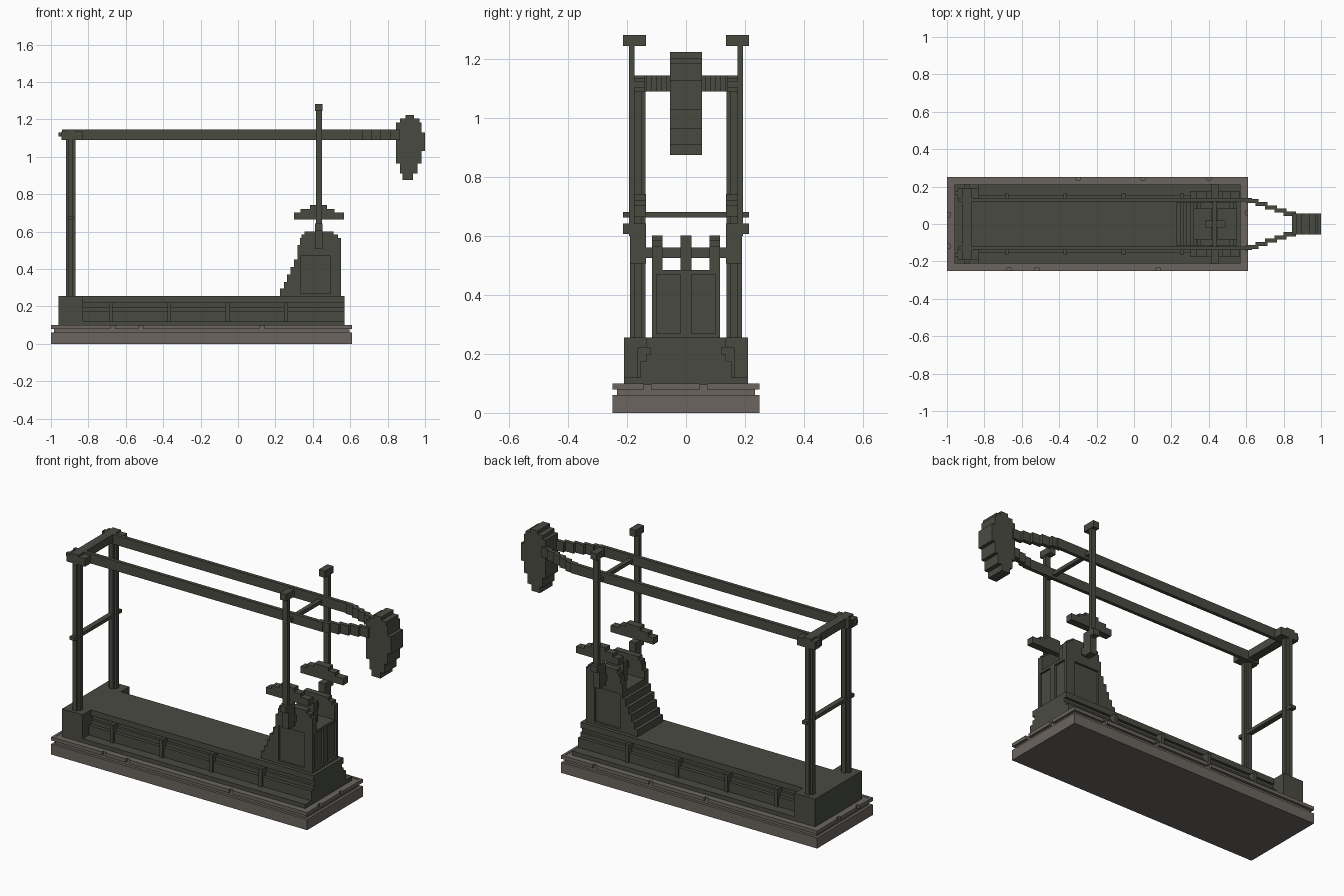
import bpy, bmesh

if "Cube" in bpy.data.objects:
    bpy.data.objects.remove(bpy.data.objects["Cube"])


def material(name, rgb):
    m = bpy.data.materials.new(name)
    m.use_nodes = True
    m.diffuse_color = (*rgb, 1)
    m.node_tree.nodes["Principled BSDF"].inputs["Base Color"].default_value = (*rgb, 1)
    return m


IRON = material("dark_green_iron", (0.065, 0.07, 0.053))
STONE = material("grey_stone", (0.147, 0.13, 0.114))


def prism(name, points, axis, lo, hi, mat=IRON):
    """Extrude a flat outline along the y axis (points are x, z) or the x axis (points are y, z)."""
    bm = bmesh.new()

    def put(p, d):
        return (p[0], d, p[1]) if axis == "y" else (d, p[0], p[1])

    face = bm.faces.new([bm.verts.new(put(p, lo)) for p in points])
    res = bmesh.ops.extrude_face_region(bm, geom=[face])
    verts = [g for g in res["geom"] if isinstance(g, bmesh.types.BMVert)]
    shift = (0, hi - lo, 0) if axis == "y" else (hi - lo, 0, 0)
    bmesh.ops.translate(bm, verts=verts, vec=shift)
    bmesh.ops.recalc_face_normals(bm, faces=bm.faces)
    me = bpy.data.meshes.new(name)
    bm.to_mesh(me)
    bm.free()
    me.materials.append(mat)
    ob = bpy.data.objects.new(name, me)
    bpy.context.collection.objects.link(ob)
    return ob


def box(name, x, y, z, mat=IRON):
    y = sorted(y)
    outline = [(x[0], z[0]), (x[1], z[0]), (x[1], z[1]), (x[0], z[1])]
    return prism(name, outline, "y", y[0], y[1], mat)


def pair(name, x, y, z, mat=IRON):
    """One box on each side of the centre line."""
    for side, s in (("left", 1), ("right", -1)):
        box(f"{name}_{side}", x, (s * y[0], s * y[1]), z, mat)


def stepped(rows):
    """Outline of stacked rows given as (bottom, top, low edge, high edge)."""
    right, left = [], []
    for b, t, lo, hi in rows:
        right += [(hi, b), (hi, t)]
        left += [(lo, b), (lo, t)]
    pts = right + left[::-1]
    return [p for i, p in enumerate(pts) if p != pts[i - 1]]


def cut(ob, x, y, z):
    cutter = box("cutter", x, y, z)
    cutter.hide_render = True
    mod = ob.modifiers.new("cut", "BOOLEAN")
    mod.operation = "DIFFERENCE"
    mod.solver = "EXACT"
    mod.object = cutter
    bpy.context.view_layer.objects.active = ob
    bpy.ops.object.modifier_apply(modifier=mod.name)
    bpy.data.objects.remove(cutter)


# Stone plinth: slab, recessed joint, chipped upper rim
box("plinth_slab", (-1, 0.61), (-0.25, 0.25), (0, 0.06), STONE)
box("plinth_core", (-0.985, 0.595), (-0.235, 0.235), (0.06, 0.097), STONE)


def pieces(lo, hi, gaps):
    edges = [lo] + [e for g in gaps for e in (g - 0.012, g + 0.012)] + [hi]
    return zip(edges[::2], edges[1::2])


for s, gaps in ((-1, (-0.67, -0.52, 0.13)), (1, (-0.3, 0.05, 0.4))):
    for a, b in pieces(-1, 0.61, gaps):
        box("plinth_rim_long", (a, b), (s * 0.235, s * 0.25), (0.08, 0.1), STONE)
for lo, hi, gaps in ((-1, -0.985, (-0.12, 0.05)), (0.595, 0.61, (-0.13, 0.06))):
    for a, b in pieces(-0.235, 0.235, gaps):
        box("plinth_rim_end", (lo, hi), (a, b), (0.08, 0.1), STONE)

# Moulded bed with ribs and the wide rear block
bed = [(0.097, 0.12, 0.21), (0.12, 0.175, 0.155), (0.175, 0.198, 0.135),
       (0.198, 0.222, 0.12), (0.222, 0.255, 0.135)]
prism("bed", stepped([(b, t, -w, w) for b, t, w in bed]), "x", -0.83, 0.57)
box("rear_block", (-0.96, -0.83), (-0.21, 0.21), (0.097, 0.255))
for i in range(4):
    x = -0.69 + 0.312 * i
    pair("bed_rib", (x, x + 0.02), (0.115, 0.165), (0.12, 0.222))

# Rear frame: cross-shaped posts, rails and caps
pair("rear_post_web", (-0.92, -0.87), (0.15, 0.175), (0.255, 1.1))
pair("rear_post_flange", (-0.907, -0.883), (0.137, 0.19), (0.255, 1.1))
pair("rear_post_cap", (-0.945, -0.83), (0.14, 0.19), (1.09, 1.135))
pair("rear_cap_pin", (-0.96, -0.93), (0.155, 0.175), (1.11, 1.13))
box("rear_top_rail", (-0.92, -0.87), (-0.19, 0.19), (1.1, 1.145))
box("rear_middle_rail", (-0.91, -0.88), (-0.213, 0.213), (0.663, 0.682))

# Long beams, narrowing in steps towards the head
pair("long_beam", (-0.94, 0.63), (0.12, 0.14), (1.09, 1.145))
for i in range(5):
    x, y = 0.6 + 0.05 * i, 0.112 - 0.017 * i
    pair("beam_step", (x, x + 0.065), (y, y + 0.022), (1.09, 1.145))
box("beam_crossbar", (0.42, 0.445), (-0.18, 0.18), (1.105, 1.125))

# Counterweight head with a stepped round outline
head = [(0.875, 0.91, 0.88, 0.935), (0.91, 0.965, 0.865, 0.96),
        (0.965, 1.03, 0.845, 0.98), (1.03, 1.13, 0.845, 1.0),
        (1.13, 1.185, 0.845, 0.98), (1.185, 1.205, 0.865, 0.97),
        (1.205, 1.225, 0.895, 0.94)]
prism("head", stepped(head), "y", -0.055, 0.055)

# Stepped house with an open channel and sunk panels
steps = [(0.255, 0.295, 0.225), (0.295, 0.33, 0.245), (0.33, 0.37, 0.263),
         (0.37, 0.41, 0.28), (0.41, 0.45, 0.3), (0.45, 0.53, 0.318)]
house = prism("house", stepped([(b, t, x, 0.55) for b, t, x in steps]
                               + [(0.53, 0.567, 0.332, 0.55), (0.567, 0.585, 0.34, 0.535),
                                  (0.585, 0.602, 0.355, 0.51)]), "y", -0.115, 0.115)
cut(house, (0.1, 0.7), (-0.08, 0.08), (0.485, 0.7))
for s in (-1, 1):
    cut(house, (0.335, 0.495), (s * 0.103, s * 0.2), (0.27, 0.47))
    cut(house, (0.538, 0.7), (s * 0.018, s * 0.1), (0.27, 0.47))
box("house_pedestal", (0.38, 0.49), (-0.018, 0.018), (0.48, 0.602))
box("house_axle", (0.415, 0.45), (-0.14, 0.14), (0.525, 0.562))

# Front posts with brackets, wings and caps
pair("post_bracket", (0.412, 0.452), (0.135, 0.19), (0.507, 0.61))
pair("post_collar", (0.412, 0.452), (0.135, 0.213), (0.607, 0.643))
pair("front_post", (0.417, 0.448), (0.174, 0.194), (0.6, 1.25))
pair("front_post_cap", (0.413, 0.452), (0.136, 0.213), (1.245, 1.283))
wing = [(0.665, 0.703, 0.3, 0.568), (0.703, 0.722, 0.335, 0.515), (0.722, 0.742, 0.385, 0.475)]
for side, s in (("left", 1), ("right", -1)):
    prism(f"wing_{side}", stepped(wing), "y", s * 0.135, s * 0.176)
